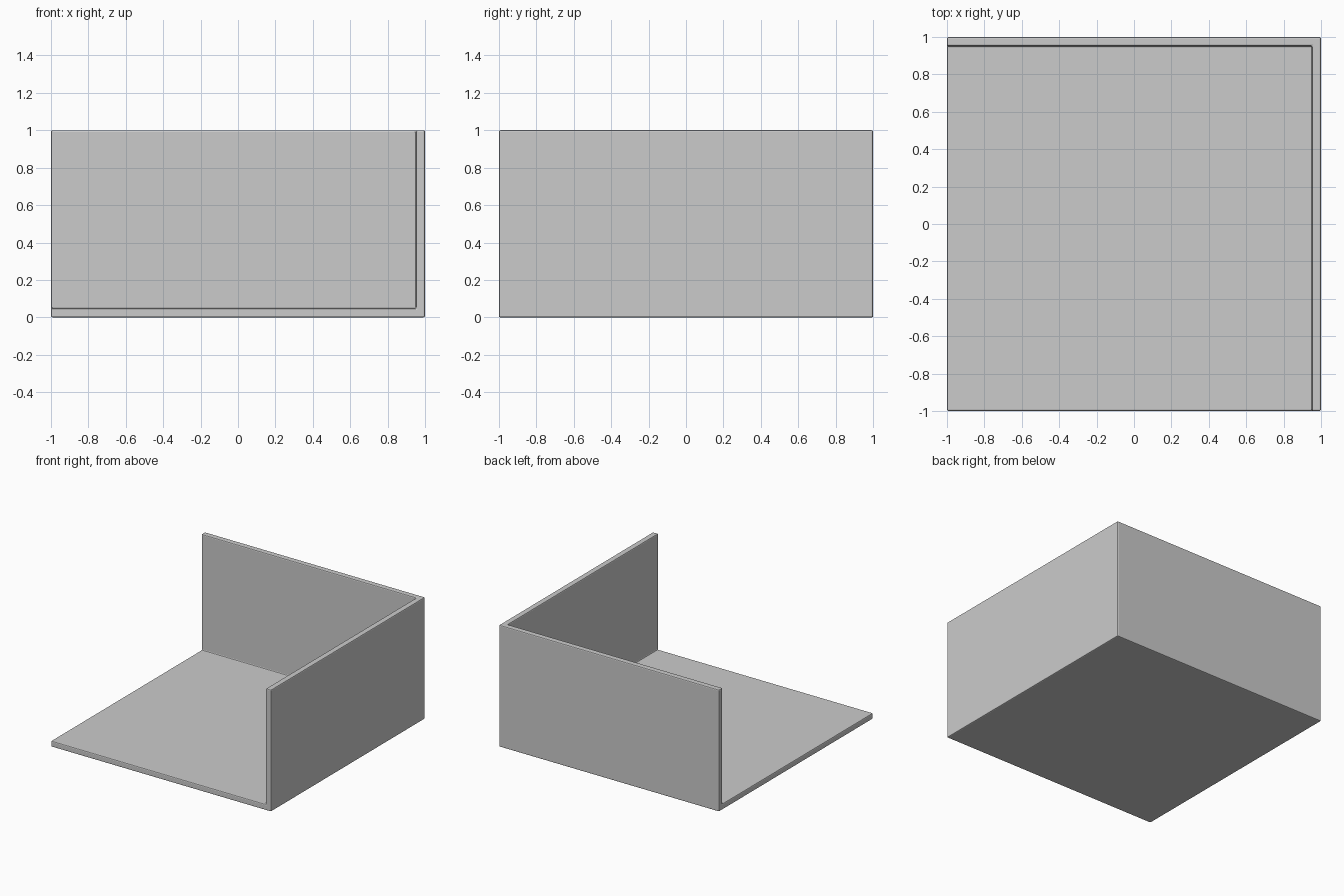
import bpy, bmesh

if "Cube" in bpy.data.objects:
    bpy.data.objects.remove(bpy.data.objects["Cube"])

# Open corner shell: floor, back wall and right wall sharing one corner
bm = bmesh.new()
fl, fr, br, bl = [bm.verts.new((x, y, 0)) for x, y in ((-1, -1), (1, -1), (1, 1), (-1, 1))]
fr_top, br_top, bl_top = [bm.verts.new((x, y, 1)) for x, y in ((1, -1), (1, 1), (-1, 1))]
bm.faces.new((fl, bl, br, fr))            # floor, facing down
bm.faces.new((br, bl, bl_top, br_top))    # back wall, facing +y
bm.faces.new((fr, br, br_top, fr_top))    # right wall, facing +x
mesh = bpy.data.meshes.new("room_corner")
bm.to_mesh(mesh)
bm.free()
room = bpy.data.objects.new("room_corner", mesh)
bpy.context.collection.objects.link(room)

# Thickness grows inwards
solid = room.modifiers.new("thickness", 'SOLIDIFY')
solid.thickness = 0.048
solid.offset = -1
solid.use_even_offset = True

# Slightly softened edges
bevel = room.modifiers.new("soft_edges", 'BEVEL')
bevel.width = 0.008
bevel.segments = 2
bevel.limit_method = 'ANGLE'
